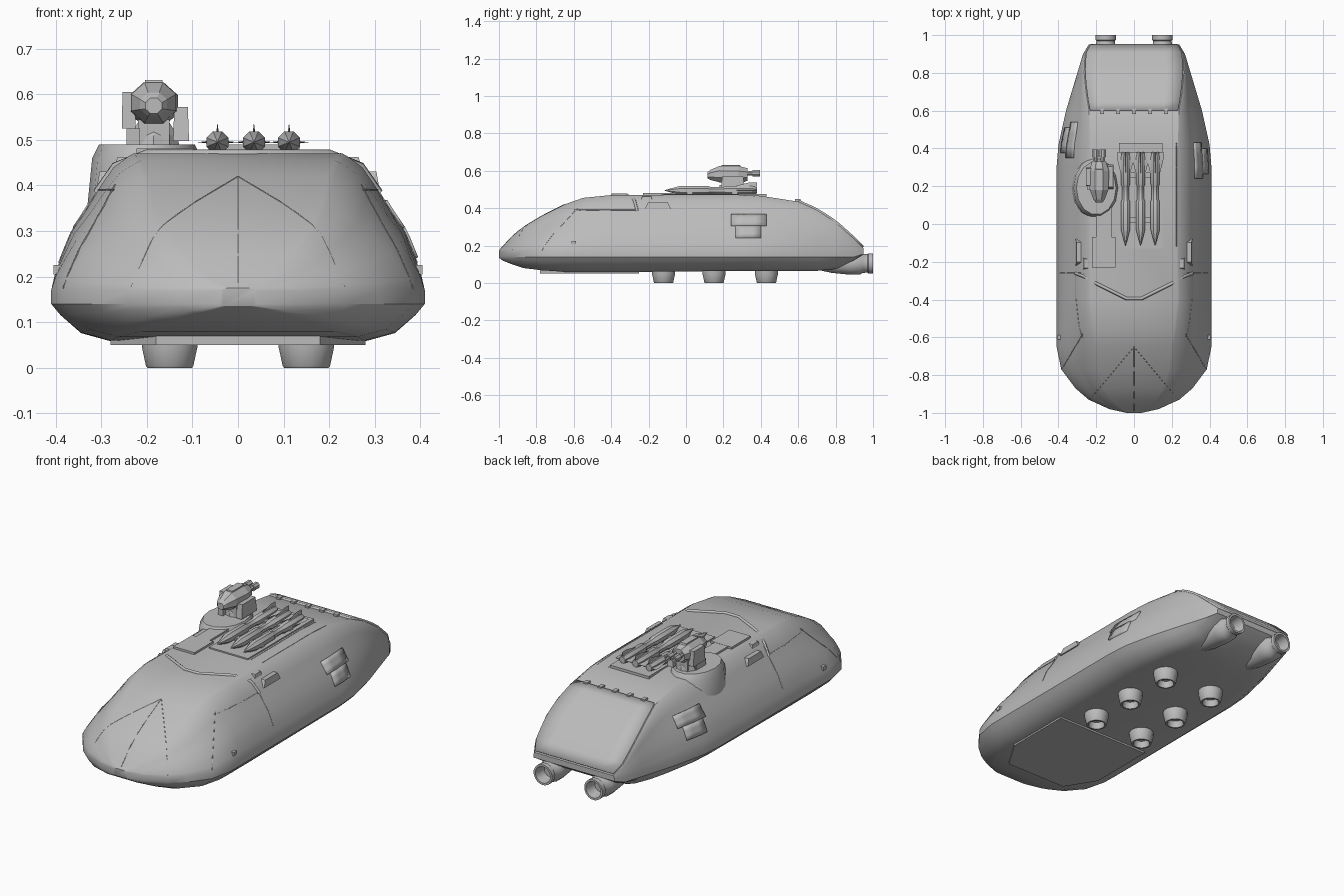
import bpy, bmesh, math
from mathutils import Vector, Matrix

if "Cube" in bpy.data.objects:
    bpy.data.objects.remove(bpy.data.objects["Cube"])

grey = bpy.data.materials.new("hull grey")
grey.use_nodes = True
COLOUR = (0.5, 0.5, 0.5, 1)
grey.diffuse_color = COLOUR
next(n for n in grey.node_tree.nodes if n.type == 'BSDF_PRINCIPLED').inputs["Base Color"].default_value = COLOUR


def finish(name, bm, smooth=None):
    bmesh.ops.recalc_face_normals(bm, faces=bm.faces)
    mesh = bpy.data.meshes.new(name)
    bm.to_mesh(mesh)
    bm.free()
    mesh.materials.append(grey)
    ob = bpy.data.objects.new(name, mesh)
    bpy.context.collection.objects.link(ob)
    if smooth:
        bpy.ops.object.select_all(action='DESELECT')
        ob.select_set(True)
        bpy.context.view_layer.objects.active = ob
        bpy.ops.object.shade_smooth_by_angle(angle=math.radians(smooth))
    return ob


def loft(name, rings, smooth=None, caps=True):
    bm = bmesh.new()
    rows = [[bm.verts.new(p) for p in ring] for ring in rings]
    n = len(rows[0])
    for a, b in zip(rows, rows[1:]):
        for i in range(n):
            j = (i + 1) % n
            bm.faces.new((a[i], a[j], b[j], b[i]))
    if caps:
        bm.faces.new(rows[0])
        bm.faces.new(rows[-1])
    return finish(name, bm, smooth)


def box(name, centre, size, taper=1.0):
    bm = bmesh.new()
    bmesh.ops.create_cube(bm, size=1)
    for v in bm.verts:
        if v.co.z > 0:
            v.co.x *= taper
            v.co.y *= taper
        v.co = Vector(centre) + v.co * Vector(size)
    return finish(name, bm)


def prism(name, outline, z0, z1):
    return loft(name, [[(x, y, z) for x, y in outline] for z in (z0, z1)])


def lathe(name, profile, centre, axis, sides=16, smooth=35):
    """Revolve (radius, distance) pairs around an axis letter."""
    rings = []
    for r, d in profile:
        ring = []
        for i in range(sides):
            a = math.tau * (i + 0.5) / sides
            u, v = r * math.cos(a), r * math.sin(a)
            ring.append(Vector(centre) + Vector((u, d, v) if axis == 'y' else (u, v, d)))
        rings.append(ring)
    return loft(name, rings, smooth)


def lerp(table, x, c=1):
    for a, b in zip(table, table[1:]):
        if x <= b[0]:
            k = max(0, (x - a[0]) / ((b[0] - a[0]) or 1))
            return a[c] + (b[c] - a[c]) * k
    return table[-1][c]


# Hull stations: y, half width, top, bottom, flat share of the roof
STATIONS = [
    (-1, .04, .175, .135, .5), (-.98, .13, .195, .12, .5), (-.93, .24, .25, .1, .5),
    (-.87, .31, .3, .08, .5), (-.77, .385, .36, .068, .48), (-.65, .41, .42, .06, .48),
    (-.55, .41, .455, .058, .52), (-.4, .41, .47, .058, .56), (.3, .41, .47, .065, .56),
    (.42, .4, .463, .065, .58), (.6, .36, .435, .065, .66), (.7, .33, .39, .065, .77),
    (.8, .3, .325, .075, .88), (.9, .27, .235, .12, .96), (.95, .24, .185, .155, .97)]
# Side curve: height share, outward share
SIDE = [(0, 1), (.13, .95), (.27, .86), (.43, .75), (.58, .58), (.77, .39), (.9, .24), (.98, .06), (1, 0)]
# Belly curve: width share, height share
BELLY = [(.68, 0), (.84, .22), (.95, .7), (1, 1)]


def half_section(y):
    w, t, b, f = (lerp(STATIONS, y, c) for c in range(1, 5))
    low, high = max(.14, b), min(.17, t - .004)
    pts = [(w * s, b + (low - b) * h) for s, h in BELLY]
    return pts + [(w * (f + (1 - f) * g), high + (t - high) * h) for h, g in SIDE]


def on_roof(x, y):
    pts = sorted(half_section(y)[len(BELLY):])
    return Vector((x, y, lerp([(0, pts[0][1])] + pts, abs(x))))


def on_side(sign, y, z):
    return Vector((sign * lerp([(q, p) for p, q in half_section(y)], z), y, z))


rings = []
for s in STATIONS:
    half = half_section(s[0])
    rings.append([(x, s[0], z) for x, z in half] + [(-x, s[0], z) for x, z in reversed(half)])
loft("hull", rings, 28)


def patch(name, surface, nu, nv, thick):
    """Thin plate that follows the hull."""
    bm = bmesh.new()
    g = [[bm.verts.new(surface(i / nu, j / nv)) for j in range(nv + 1)] for i in range(nu + 1)]
    for i in range(nu):
        for j in range(nv):
            bm.faces.new((g[i][j], g[i + 1][j], g[i + 1][j + 1], g[i][j + 1]))
    ob = finish(name, bm, 30)
    mod = ob.modifiers.new("thickness", 'SOLIDIFY')
    mod.thickness, mod.offset = thick, 0
    return ob


def strip(name, points, radius=.002, steps=8):
    """Thin seam through points already on the hull."""
    cu = bpy.data.curves.new(name, 'CURVE')
    cu.dimensions, cu.bevel_depth, cu.bevel_resolution = '3D', radius, 0
    sp = cu.splines.new('POLY')
    sp.points.add(len(points) - 1)
    for p, q in zip(sp.points, points):
        p.co = (*q, 1)
    cu.materials.append(grey)
    ob = bpy.data.objects.new(name, cu)
    bpy.context.collection.objects.link(ob)


def path(a, b, n=10):
    return [Vector(a).lerp(Vector(b), i / n) for i in range(n + 1)]


# Rear ramp plate with small teeth along its front edge
def ramp(u, v):
    y = .6 + .345 * v
    w = lerp(STATIONS, y) * lerp(STATIONS, y, 4)
    return on_roof((2 * u - 1) * w * .98, y)


patch("rear_ramp", ramp, 6, 8, .02)
for i in range(5):
    x = -.17 + .085 * i
    box("ramp_tooth", (x, .597, .437), (.022, .03, .022))

# Seams over the nose, roof and flanks
strip("nose_centre_seam", [on_roof(0, -.65 - .034 * i) for i in range(11)], .0015)
for s, side in ((1, "left"), (-1, "right")):
    strip(side + "_nose_seam", [on_roof(s * p.x, p.y) for p in path((0, -.65), (.235, -.93))], .0015)
    strip(side + "_cheek_seam", [on_roof(s * p.x, p.y) for p in path((.27, -.58), (.383, -.77))])
    strip(side + "_flank_line", [on_side(s, p.x, p.y) for p in path((-.6, .39), (-.26, .39))])
    strip(side + "_door_seam", [on_side(s, -.26, .23 + .022 * i) for i in range(11)])
    # Access hatch: wide upper part over a narrower lower part
    y = .24 if s > 0 else .35
    patch(side + "_hatch_top", lambda u, v: on_side(s, y + .19 * u, .305 + .06 * v), 3, 3, .014)
    patch(side + "_hatch_base", lambda u, v: on_side(s, y + .025 + .135 * u, .24 + .065 * v), 3, 3, .014)
    box(side + "_marker_lamp", on_side(s, -.6, .215), (.02, .025, .02))
    box(side + "_roof_ear", (s * .285, -.15, .413), (.05, .14, .035), .75)
    box(side + "_ear_step", (s * .245, -.21, .452), (.05, .06, .02), .8)

# Chevron lip over the front roof
lip = [(.31, -.26), (.27, -.275), (.2, -.315), (.04, -.395)]
lip = [(-x, y) for x, y in lip] + lip[::-1]
strip("roof_lip", [on_roof(x, y) for x, y in lip], .009)

# Roof fittings
box("roof_hatch", (-.16, -.15, .473), (.125, .16, .016))
box("cable_cover", (-.16, .02, .472), (.08, .2, .016))
box("missile_bed", (.035, .15, .47), (.23, .56, .014))
for y in (.02, .26):
    box("missile_rack", (.035, y, .478), (.2, .03, .024))
for x in (.16, .225):
    strip("bed_edge", [on_roof(x, .43 - .05 * i) for i in range(12)])

# Missiles with four tail fins each
BODY = [(.001, -.115), (.012, -.08), (.026, -.03), (.026, .12), (.02, .13), (.02, .2),
        (.026, .21), (.026, .35), (.018, .38)]
for x in (-.045, .035, .112):
    lathe("missile", BODY, (x, 0, .495), 'y', 8, 30)
    for k in range(4):
        bm = bmesh.new()
        tri = [(-.003, .02), (.003, .02)]
        verts = [bm.verts.new((a, y, r)) for y, h in ((.27, .026), (.34, .043), (.38, .043))
                 for a, r in tri + [(0, h)]]
        for i in (0, 3):
            for j in range(3):
                q = (j + 1) % 3
                bm.faces.new((verts[i + j], verts[i + q], verts[i + 3 + q], verts[i + 3 + j]))
        bm.faces.new(verts[:3])
        bm.faces.new(verts[6:])
        bm.transform(Matrix.Translation((x, 0, .495)) @ Matrix.Rotation(k * math.pi / 2, 4, 'Y'))
        finish("missile_fin", bm)

# Turret on a sloped mound
TX = -.185
mound = []
for r, z in ((.13, .36), (.12, .46), (.105, .49)):
    mound.append([(-.2 + r * math.cos(a), .19 + 1.35 * r * math.sin(a), z)
                  for a in (math.tau * i / 14 for i in range(14))])
loft("turret_mound", mound, 30)
lathe("turret_ring", [(.06, .48), (.055, .51), (.035, .54)], (TX, .25, 0), 'z', 10, 0)
box("turret_neck", (TX, .25, .515), (.07, .1, .06))
head = []
for y, r, z in ((.115, .02, .575), (.13, .032, .578), (.18, .053, .582), (.28, .058, .578), (.33, .04, .58)):
    head.append([(TX + r * math.cos(a), y, z + .9 * r * math.sin(a))
                 for a in (math.tau * (i + .5) / 8 for i in range(8))])
loft("turret_head", head)
box("turret_crest", (TX, .24, .61), (.05, .13, .042), .75)
box("turret_right_pod", (TX - .055, .25, .565), (.03, .1, .08), .9)
box("turret_left_pod", (TX + .06, .25, .535), (.035, .13, .075), .85)
box("turret_side_block", (TX - .045, .22, .505), (.03, .08, .04))
for s in (-1, 1):
    lathe("turret_barrel", [(.012, .3), (.012, .355), (.018, .355), (.018, .395), (.01, .395), (.01, .36)],
          (TX + s * .02, 0, .587), 'y', 8, 30)

# Belly plate and lift thrusters
plate = [(.18, -.78), (.28, -.62), (.28, -.25)]
prism("belly_plate", plate + [(-x, y) for x, y in reversed(plate)], .05, .07)
THRUSTER = [(.064, .075), (.062, .045), (.053, .004), (.05, 0), (.042, 0), (.036, .035)]
NOZZLE = [(.002, .6), (.03, .68), (.052, .78), (.062, .88), (.062, .93), (.052, .945), (.05, .97),
          (.055, .975), (.055, 1), (.044, 1), (.034, .94)]
for s in (-1, 1):
    for y in (-.12, .15, .43):
        lathe("lift_thruster", THRUSTER, (s * .15, y, 0), 'z')
    lathe("rear_engine", NOZZLE, (s * .15, 0, .105), 'y')
